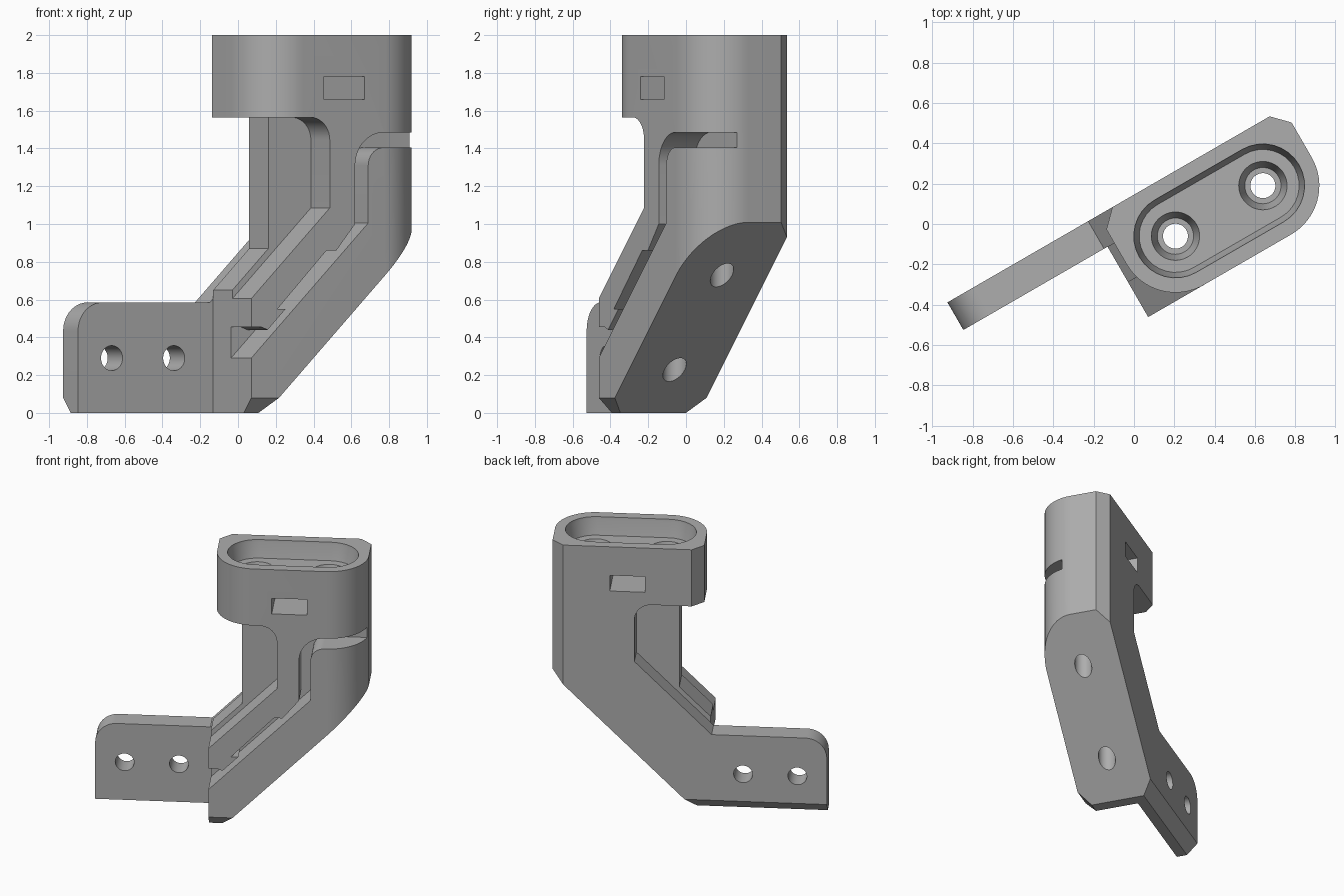
import bpy, bmesh
from math import sin, cos, radians
from mathutils import Matrix

if "Cube" in bpy.data.objects:
    bpy.data.objects.remove(bpy.data.objects["Cube"], do_unlink=True)

# Main dimensions, in the bracket's own axes: u along, v across, z up
FRONT, BACK = -0.435, 0.126
TONGUE_FRONT, PLATE_FRONT = -0.235, -0.032
END = -0.17
BORES = (0.148, 0.649)
MID_V = -0.155
CUP_BASE, CUP_FLOOR = 1.565, 1.87
R = 0.28


def arc(cx, cy, r, start, end, n=16):
    angles = [radians(start + (end - start) * i / n) for i in range(n + 1)]
    return [(cx + r * cos(a), cy + r * sin(a)) for a in angles]


def loft(name, rings):
    """Closed solid through matching rings of 3D points."""
    bm = bmesh.new()
    loops = [[bm.verts.new(p) for p in ring] for ring in rings]
    n = len(loops[0])
    for a, b in zip(loops, loops[1:]):
        for i in range(n):
            j = (i + 1) % n
            bm.faces.new((a[i], a[j], b[j], b[i]))
    bm.faces.new(loops[0])
    bm.faces.new(loops[-1])
    bmesh.ops.recalc_face_normals(bm, faces=bm.faces)
    mesh = bpy.data.meshes.new(name)
    bm.to_mesh(mesh)
    bm.free()
    ob = bpy.data.objects.new(name, mesh)
    bpy.context.scene.collection.objects.link(ob)
    return ob


PLACE = {"u": lambda p, d: (d, p[0], p[1]),
         "v": lambda p, d: (p[0], d, p[1]),
         "z": lambda p, d: (p[0], p[1], d)}


def prism(name, pts, axis, lo, hi):
    return loft(name, [[PLACE[axis](p, d) for p in pts] for d in (lo, hi)])


def combine(ob, other, operation):
    mod = ob.modifiers.new("join", "BOOLEAN")
    mod.operation, mod.solver, mod.object = operation, "EXACT", other
    bpy.context.view_layer.update()
    dg = bpy.context.evaluated_depsgraph_get()
    mesh = bpy.data.meshes.new_from_object(ob.evaluated_get(dg))
    ob.modifiers.clear()
    ob.data = mesh
    bpy.data.objects.remove(other, do_unlink=True)


def circle(cx, cy, r):
    return arc(cx, cy, r, 0, 360, 48)[:-1]


def racetrack(r):
    return arc(BORES[1], MID_V, r, -90, 90) + arc(BORES[0], MID_V, r, 90, 270)


def neck(u):
    """Filleted underside of the cup, down the neck to the sloping arm."""
    fillet = arc(u - 0.12, CUP_BASE - 0.12, 0.12, 90, 0, 10)
    return [(1.2, 1.7), (u - 0.12, 1.7)] + fillet + [(u, u + 0.775)]


# Arm in three layers: tongue, front cheek, and back cheek with mounting plate
body = prism("angled_bracket", [
    (END, -0.1), (1.2, -0.1), (1.2, 1.7), (0.05, 1.7), (0.05, 0.87), (END, 0.65)],
    "v", TONGUE_FRONT, PLATE_FRONT)
cheek = prism("front_cheek", [(END, -0.1), (1.2, -0.1)] + neck(0.31) + [(END, 0.605)],
              "v", -0.6, TONGUE_FRONT)
plate = prism("back_plate", [(-0.996, -0.1), (1.2, -0.1)] + neck(0.35) + [(-0.19, 0.585)]
              + arc(-0.846, 0.435, 0.15, 90, 180), "v", PLATE_FRONT, 0.3)

# Cup block with a rounded, chamfered left end
cup = prism("cup_block", [(1.3, 0.227), (0.05, 0.227), (-0.132, 0.045)]
            + arc(BORES[0], MID_V, R, 180, 270) + [(BORES[0], -0.6), (1.3, -0.6)],
            "z", CUP_BASE, 2.2)
for part in (cheek, plate, cup):
    combine(body, part, "UNION")

# Outer limits: plan outline, sloping underside, chamfered lower edges
plan = prism("plan_limit", [(-1.2, FRONT)] + arc(BORES[1], MID_V, R, -90, 0)
             + [(0.929, 0.045), (0.85, BACK), (-1.2, BACK)], "z", -0.3, 2.4)
side = prism("side_limit", [(-1.3, 0), (-0.08, 0), (1.4, 1.48), (1.4, 2), (-1.3, 2)],
             "v", -0.8, 0.5)
base = prism("base_limit", [(-0.8, 0.445), (FRONT + 0.08, 0), (BACK - 0.08, 0),
                            (0.5, 0.454), (0.5, 2.5), (-0.8, 2.5)], "u", -1.5, 1.6)
for limit in (plan, side, base):
    combine(body, limit, "INTERSECT")

# Cup recess with drafted wall
cutters = [loft("recess", [[(x, y, z) for x, y in racetrack(r)] for r, z in
                           ((0.18, CUP_FLOOR), (0.205, 1.98), (0.212, 2.05))])]

# Vertical bores with stepped seats
for u in BORES:
    steps = ((0.062, -0.2), (0.062, 1.76), (0.09, 1.76), (0.12, CUP_FLOOR), (0.12, 1.9))
    cutters.append(loft("bore", [[(x, y, z) for x, y in circle(u, MID_V, r)]
                                 for r, z in steps]))

# Bolt holes in the mounting plate
for u in (-0.79, -0.41):
    cutters.append(prism("bolt_hole", circle(u, 0.29, 0.066), "v", -0.3, 0.4))

# Tie window through the cup
cutters.append(prism("window", [(0.274, 1.66), (0.522, 1.66), (0.522, 1.78), (0.274, 1.78)],
                     "v", -0.7, 0.4))

# Cable channel: around the end, down the neck and along the arm
channel = ([(-0.3, 0.16), (0.545, 1.005)] + arc(0.64, 1.31, 0.095, 180, 90)
           + [(1.2, 1.405), (1.2, 1.485)] + arc(0.64, 1.31, 0.175, 90, 180)
           + [(0.465, 1.0), (0.35, 0.86), (0.29, 0.86), (-0.01, 0.55), (0.04, 0.55),
              (-0.07, 0.44), (-0.11, 0.455), (-0.3, 0.455)])
cutters.append(prism("channel", channel, "v", -0.6, -0.22))
for cutter in cutters:
    combine(body, cutter, "DIFFERENCE")

# Turn the bracket to its standing angle
body.data.transform(Matrix.Rotation(radians(30), 4, "Z"))

# Single grey material
grey = bpy.data.materials.new("plain_grey")
grey.use_nodes = True
colour = (0.42, 0.42, 0.42, 1)
grey.diffuse_color = colour
grey.node_tree.nodes["Principled BSDF"].inputs["Base Color"].default_value = colour
body.data.materials.clear()
body.data.materials.append(grey)
for face in body.data.polygons:
    face.material_index = 0

bpy.ops.object.select_all(action="DESELECT")
body.select_set(True)
bpy.context.view_layer.objects.active = body
bpy.ops.object.shade_smooth_by_angle(angle=radians(25))
